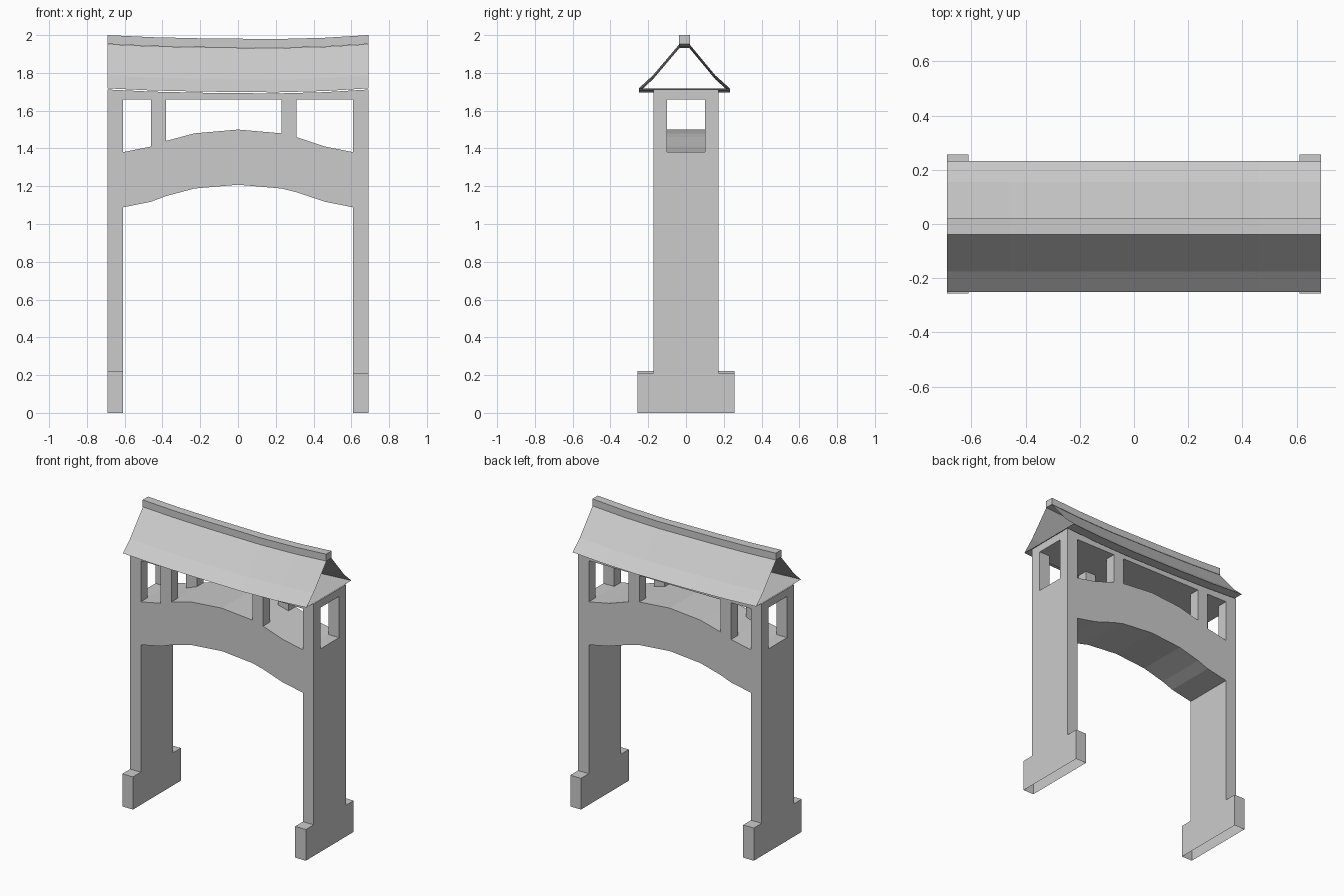
import bpy, bmesh
from mathutils import Vector

cube = bpy.data.objects.get("Cube")
if cube:
    bpy.data.objects.remove(cube, do_unlink=True)

stone = bpy.data.materials.new("pale grey stone")
stone.use_nodes = True
stone.diffuse_color = (0.6, 0.6, 0.6, 1)
stone.node_tree.nodes["Principled BSDF"].inputs["Base Color"].default_value = (0.6, 0.6, 0.6, 1)

W, IN, D = 0.69, 0.61, 0.173      # half width, half opening, half depth
ARCH = [(-IN, 1.38), (-0.46, 1.41), (-0.38, 1.44), (-0.23, 1.48), (0, 1.50),
        (0.23, 1.48), (0.31, 1.46), (0.46, 1.41), (IN, 1.38)]
SAG = [(-W, 0), (-0.46, -0.011), (-0.2, -0.017), (0.2, -0.021), (0.46, -0.014), (W, 0)]


def make(name, bm):
    bmesh.ops.recalc_face_normals(bm, faces=bm.faces)
    mesh = bpy.data.meshes.new(name)
    bm.to_mesh(mesh)
    bm.free()
    mesh.materials.append(stone)
    obj = bpy.data.objects.new(name, mesh)
    bpy.context.collection.objects.link(obj)
    return obj


def slab(name, outline, y0, y1):
    """Extrude an x-z outline from y0 to y1."""
    bm = bmesh.new()
    face = bm.faces.new([bm.verts.new((x, y0, z)) for x, z in outline])
    out = bmesh.ops.extrude_face_region(bm, geom=[face])["geom"]
    bmesh.ops.translate(bm, vec=Vector((0, y1 - y0, 0)),
                        verts=[v for v in out if isinstance(v, bmesh.types.BMVert)])
    return make(name, bm)


def sweep(name, profile, caps):
    """Carry a closed y-z profile along the sagging roof line."""
    bm = bmesh.new()
    rings = [[bm.verts.new((x, y, z + s)) for y, z in profile] for x, s in SAG]
    n = len(profile)
    for a, b in zip(rings, rings[1:]):
        for i in range(n):
            j = (i + 1) % n
            bm.faces.new((a[i], a[j], b[j], b[i]))
    if caps:
        bm.faces.new(rings[0])
        bm.faces.new(rings[-1])
    return make(name, bm)


def combine(obj, other, operation):
    mod = obj.modifiers.new(operation, 'BOOLEAN')
    mod.object, mod.operation, mod.solver = other, operation, 'EXACT'
    bpy.context.view_layer.update()
    mesh = bpy.data.meshes.new_from_object(obj.evaluated_get(bpy.context.evaluated_depsgraph_get()))
    obj.modifiers.clear()
    obj.data = mesh
    bpy.data.objects.remove(other, do_unlink=True)


# Gateway body: two legs, arched bridge and wall under the roof
soffit = [(x, z - 0.292) for x, z in ARCH]
top = [(x, 1.712 + s) for x, s in reversed(SAG)]
gateway = slab("gateway_body", [(-W, 0), (-IN, 0)] + soffit + [(IN, 0), (W, 0)] + top, -D, D)

# Gallery room, open through both ends
room = [(-0.8, 1.38)] + ARCH + [(0.8, 1.38), (0.8, 1.66), (-0.8, 1.66)]
combine(gateway, slab("room_cutter", room, -0.1, 0.1), 'DIFFERENCE')

# Windows between the posts, front and back
for x0, x1 in ((-IN, -0.46), (-0.38, 0.23), (0.31, IN)):
    sill = [p for p in ARCH if x0 <= p[0] <= x1]
    combine(gateway, slab("window_cutter", sill + [(x1, 1.66), (x0, 1.66)], -0.3, 0.3), 'DIFFERENCE')

# Wide feet
for x0, x1, h in ((-W, -IN, 0.222), (IN, W, 0.212)):
    foot = slab("foot", [(x0, 0), (x1, 0), (x1, h), (x0, h)], -0.257, 0.257)
    combine(gateway, foot, 'UNION')

# Legs are open underneath
bm = bmesh.new()
bm.from_mesh(gateway.data)
under = [f for f in bm.faces if f.calc_center_median().z < 0.001]
bmesh.ops.delete(bm, geom=under, context='FACES')
bm.to_mesh(gateway.data)
bm.free()

# Curved roof with open gables, and the ridge beam
sweep("roof", [(-0.25, 1.718), (-0.175, 1.787), (-0.035, 1.952),
               (0.018, 1.952), (0.155, 1.787), (0.232, 1.718)], False)
sweep("ridge_beam", [(-0.038, 1.953), (0.02, 1.953), (0.02, 2.0), (-0.038, 2.0)], True)
